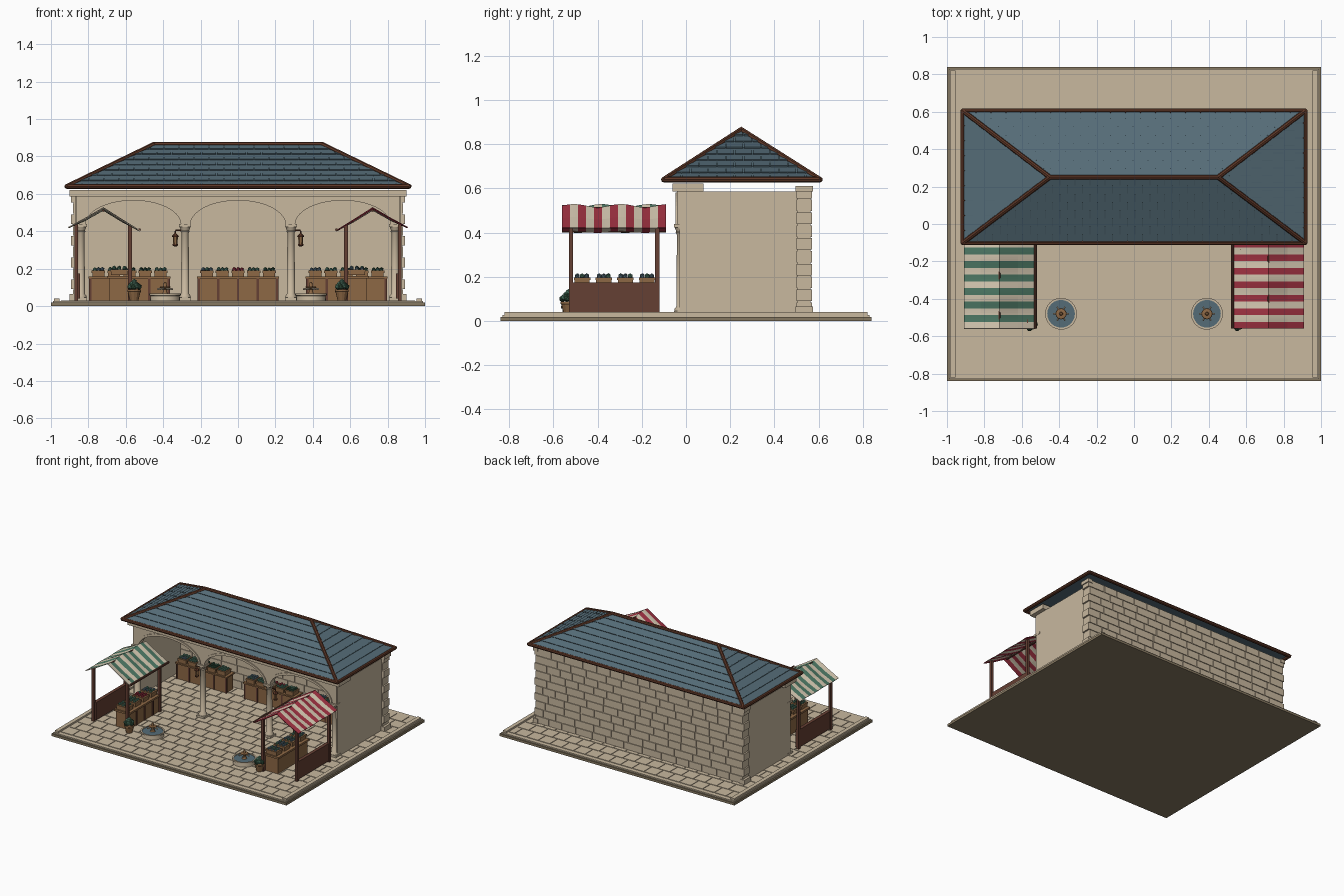
import bpy, bmesh, math, random
from mathutils import Matrix, Vector

random.seed(4)
if "Cube" in bpy.data.objects:
    bpy.data.objects.remove(bpy.data.objects["Cube"])


def material(name, r, g, b):
    m = bpy.data.materials.new(name)
    m.use_nodes = True
    m.diffuse_color = (r, g, b, 1)
    m.node_tree.nodes["Principled BSDF"].inputs["Base Color"].default_value = (r, g, b, 1)
    return m


STONE = material("warm stone", 0.58, 0.48, 0.345)
SLAB = material("dark stone", 0.24, 0.19, 0.12)
BLUE = material("slate blue", 0.09, 0.15, 0.185)
TRIM = material("roof trim brown", 0.11, 0.038, 0.02)
DARK = material("dark wood", 0.13, 0.05, 0.033)
WOOD = material("light wood", 0.27, 0.14, 0.06)
CREAM = material("cream cloth", 0.68, 0.59, 0.45)
RED = material("red", 0.36, 0.032, 0.055)
GREEN = material("green", 0.075, 0.19, 0.13)
LEAF = material("leaf green", 0.03, 0.08, 0.045)


# helpers
def box(bm, x0, x1, y0, y1, z0, z1, mat=0):
    m = Matrix.Translation(((x0 + x1) / 2, (y0 + y1) / 2, (z0 + z1) / 2))
    m = m @ Matrix.Diagonal((abs(x1 - x0), abs(y1 - y0), z1 - z0, 1))
    for v in bmesh.ops.create_cube(bm, size=1, matrix=m)["verts"]:
        for f in v.link_faces:
            f.material_index = mat


def ball(bm, x, y, z, r, mat=0):
    m = Matrix.Translation((x, y, z))
    for v in bmesh.ops.create_icosphere(bm, subdivisions=1, radius=r, matrix=m)["verts"]:
        for f in v.link_faces:
            f.material_index = mat


def lathe(bm, x, y, profile, sides=16, mat=0):
    rings = []
    for r, z in profile:
        rings.append([bm.verts.new((x + r * math.cos(math.tau * i / sides),
                                    y + r * math.sin(math.tau * i / sides), z)) for i in range(sides)])
    faces = [bm.faces.new(rings[0]), bm.faces.new(rings[-1])]
    for a, b in zip(rings, rings[1:]):
        faces += [bm.faces.new((a[i - 1], a[i], b[i], b[i - 1])) for i in range(sides)]
    for f in faces:
        f.material_index = mat


def rod(bm, a, b, r, sides=8, mat=0):
    a, b = Vector(a), Vector(b)
    m = Matrix.Translation((a + b) / 2) @ (b - a).to_track_quat("Z", "Y").to_matrix().to_4x4()
    res = bmesh.ops.create_cone(bm, cap_ends=True, segments=sides, radius1=r, radius2=r,
                                depth=(b - a).length, matrix=m)
    for v in res["verts"]:
        for f in v.link_faces:
            f.material_index = mat


def strip(bm, low, high, y0, y1):
    a = [bm.verts.new((x, y0, z)) for x, z in low]
    b = [bm.verts.new((x, y0, z)) for x, z in high]
    faces = [bm.faces.new((a[i], a[i + 1], b[i + 1], b[i])) for i in range(len(a) - 1)]
    ext = bmesh.ops.extrude_face_region(bm, geom=faces, use_keep_orig=True)["geom"]
    bmesh.ops.translate(bm, vec=(0, y1 - y0, 0), verts=[g for g in ext if isinstance(g, bmesh.types.BMVert)])


def finish(name, bm, *mats, smooth=False):
    bmesh.ops.recalc_face_normals(bm, faces=bm.faces)
    me = bpy.data.meshes.new(name)
    bm.to_mesh(me)
    bm.free()
    for m in mats:
        me.materials.append(m)
    ob = bpy.data.objects.new(name, me)
    bpy.context.collection.objects.link(ob)
    if smooth:
        bpy.ops.object.select_all(action="DESELECT")
        ob.select_set(True)
        bpy.context.view_layer.objects.active = ob
        bpy.ops.object.shade_smooth_by_angle(angle=math.radians(40))
    return ob


# plaza slab, curbs and staggered paving
bm = bmesh.new()
box(bm, -1, 1, -0.84, 0.84, 0, 0.018, 0)
box(bm, -0.99, 0.99, -0.83, 0.83, 0.018, 0.027, 1)
for s in (-1, 1):
    box(bm, s * 0.955, s * 0.985, -0.82, 0.82, 0.027, 0.04, 1)
finish("plaza_base", bm, SLAB, STONE)
bm = bmesh.new()
step, gap = 0.1, 0.003
for r in range(16):
    y = -0.8 + r * step
    x = -0.95 - (step / 2 if r % 2 else 0)
    while x < 0.949:
        box(bm, max(x, -0.95) + gap, min(x + step, 0.95) - gap, y + gap, y + step - gap, 0.026, 0.031)
        x += step
finish("paving_tiles", bm, STONE)

# brick back wall with toothed corners
bm = bmesh.new()
box(bm, -0.88, 0.88, 0.505, 0.564, 0.027, 0.61)
rows = 10
h = 0.58 / rows
for r in range(rows):
    edge = 0.895 if r % 2 else 0.885
    z, x = 0.03 + r * h, -edge
    while x < edge - 0.01:
        w = random.uniform(0.1, 0.17)
        x1 = edge if x + w > edge - 0.06 else x + w
        box(bm, x + gap, x1 - gap, 0.5, 0.57, z + gap, z + h - gap)
        x = x1
for s in (-1, 1):
    box(bm, s * 0.86, s * 0.9, 0.495, 0.575, 0.03, 0.065)
    box(bm, s * 0.86, s * 0.9, 0.495, 0.575, 0.585, 0.612)
finish("brick_back_wall", bm, STONE)

# side walls and front beam
for s, side in ((1, "left"), (-1, "right")):
    bm = bmesh.new()
    box(bm, s * 0.84, s * 0.87, -0.03, 0.505, 0.027, 0.585)
    finish(side + "_side_wall", bm, STONE)
bm = bmesh.new()
box(bm, -0.9, 0.9, -0.06, 0.08, 0.585, 0.622)
finish("front_beam", bm, STONE)

# arcade with raised arch mouldings
low, bays = [], (-0.56, 0, 0.56)


def arch(c, a, b, n=20):
    return [(c - a * math.cos(math.pi * i / n), 0.435 + b * math.sin(math.pi * i / n)) for i in range(n + 1)]


bm = bmesh.new()
for c in bays:
    low += arch(c, 0.255, 0.13)
low = [(-0.865, 0.435)] + low + [(0.865, 0.435)]
strip(bm, low, [(x, 0.59) for x, z in low], -0.04, 0.0)
for c in bays:
    strip(bm, arch(c, 0.255, 0.13), arch(c, 0.272, 0.147), -0.047, 0.005)
finish("arcade_arches", bm, STONE)
bm = bmesh.new()
for x in (-0.84, -0.283, 0.283, 0.84):
    box(bm, x - 0.032, x + 0.032, -0.054, 0.01, 0.027, 0.045)
    lathe(bm, x, -0.022, [(0.03, 0.045), (0.03, 0.055), (0.022, 0.065), (0.019, 0.39),
                          (0.025, 0.4), (0.022, 0.405), (0.03, 0.425)], 12)
    box(bm, x - 0.032, x + 0.032, -0.054, 0.01, 0.423, 0.438)
finish("columns", bm, STONE, smooth=True)

# hip roof with shingle courses
X, Y0, Y1, ZE, YR, XR, ZR = 0.915, -0.1, 0.605, 0.64, 0.25, 0.45, 0.865
A, B, C, D = (Vector(p) for p in ((-X, Y0, ZE), (X, Y0, ZE), (X, Y1, ZE), (-X, Y1, ZE)))
E, F = Vector((-XR, YR, ZR)), Vector((XR, YR, ZR))
bm = bmesh.new()
a, b, c, d, e, f = [bm.verts.new(p) for p in (A, B, C, D, E, F)]
for vs in ((a, b, f, e), (b, c, f), (c, d, e, f), (d, a, e), (d, c, b, a)):
    bm.faces.new(vs)
finish("roof_body", bm, BLUE)
bm = bmesh.new()
courses = 8
for p, q, r, s in ((A, B, F, E), (B, C, F, F), (C, D, E, F), (D, A, E, E)):
    along = (q - p).normalized()
    span = (q - p).length
    up = (q - p).cross(s - p).normalized()

    def point(u, t, lift):
        lo, hi = (s - p).dot(along) * t, span + ((r - q).dot(along)) * t
        base = p.lerp(s, t)
        return base + along * (min(max(u, lo), hi) - lo) + up * lift

    for i in range(courses):
        t0, t1 = i / courses, (i + 1) / courses
        u = -0.04 if i % 2 else 0
        while u < span:
            u0, u1 = u + 0.002, u + 0.078
            if (point(u0, t0, 0) - point(u1, t0, 0)).length > 0.004:
                ring = [bm.verts.new(point(uu, t, l)) for t, l in ((t0, 0), (t0, 0.007), (t1, 0.001))
                        for uu in (u0, u1)]
                bm.faces.new((ring[0], ring[1], ring[3], ring[2]))
                bm.faces.new((ring[2], ring[3], ring[5], ring[4]))
            u += 0.08
finish("roof_shingles", bm, BLUE)
bm = bmesh.new()
for p, q in ((A, B), (B, C), (C, D), (D, A), (A, E), (D, E), (B, F), (C, F), (E, F)):
    rod(bm, p, q, 0.013)
for p in (A, B, C, D, E, F):
    ball(bm, *p, 0.014)
finish("roof_trim", bm, TRIM)


# counters with crates of produce
def crate(bm, x, y, w, d, z):
    box(bm, x - w, x + w, y - d, y + d, z, z + 0.028, 1)
    box(bm, x - w - 0.003, x + w + 0.003, y - d - 0.003, y + d + 0.003, z + 0.02, z + 0.032, 1)
    kind = random.choice((2, 3, 4, 5))
    for i in (-1, 0, 1):
        for j in (-1, 0, 1):
            ball(bm, x + i * w * 0.62, y + j * d * 0.62, z + 0.034 + random.uniform(0, 0.006), 0.012,
                 kind if random.random() < 0.7 else 3)


GOODS = (DARK, WOOD, RED, GREEN, BLUE, LEAF)
for name, cx in (("right", -0.58), ("middle", 0), ("left", 0.58)):
    bm = bmesh.new()
    box(bm, cx - 0.21, cx + 0.21, 0.385, 0.465, 0.03, 0.148, 1)
    box(bm, cx - 0.22, cx + 0.22, 0.375, 0.475, 0.148, 0.158, 1)
    for i in range(5):
        x = cx - 0.21 + i * 0.105
        box(bm, x - 0.006, x + 0.006, 0.38, 0.39, 0.03, 0.148, 0)
        crate(bm, cx + (i - 2) * 0.083, 0.42, 0.033, 0.035, 0.158)
    finish(name + "_back_counter", bm, *GOODS)

# market stalls, fountains, planters and lanterns on both sides
for s, side, cloth in ((1, "left", RED), (-1, "right", GREEN)):
    bm = bmesh.new()
    for x, top in ((0.577, 0.43), (0.865, 0.435)):
        for y in (-0.52, -0.13):
            box(bm, s * (x - 0.01), s * (x + 0.01), y - 0.01, y + 0.01, 0.03, top)
    box(bm, s * 0.845, s * 0.87, -0.515, -0.125, 0.04, 0.175)
    rod(bm, (s * 0.527, -0.56, 0.408), (s * 0.527, -0.09, 0.408), 0.008)
    rod(bm, (s * 0.72, -0.53, 0.51), (s * 0.72, -0.12, 0.51), 0.006)
    finish(side + "_stall_frame", bm, DARK)

    bm = bmesh.new()
    box(bm, s * 0.58, s * 0.69, -0.5, -0.14, 0.03, 0.148, 1)
    box(bm, s * 0.57, s * 0.70, -0.51, -0.13, 0.148, 0.162, 1)
    for i in range(4):
        y = -0.47 + i * 0.098
        box(bm, s * 0.574, s * 0.584, y - 0.04, y - 0.028, 0.03, 0.148, 0)
        crate(bm, s * 0.635, y, 0.045, 0.034, 0.165)
    finish(side + "_stall_counter", bm, *GOODS)

    bm = bmesh.new()
    stripes, sub = 13, 3
    n = stripes * sub
    grid = []
    for i in range(n + 1):
        y = -0.56 + 0.47 * i / n
        wave = 0.007 * math.sin(i / n * math.tau * 2.2 + (0 if s > 0 else 2.6))
        grid.append([bm.verts.new((s * x, y, z + wave * k)) for x, z, k in
                     ((0.525, 0.405, 0.2), (0.62, 0.46, 0.8), (0.72, 0.522, 1), (0.82, 0.465, 0.8), (0.908, 0.422, 0.2))])
    for i in range(n):
        for j in range(4):
            face = bm.faces.new((grid[i][j], grid[i][j + 1], grid[i + 1][j + 1], grid[i + 1][j]))
            face.material_index = (i // sub + (s < 0)) % 2
    ob = finish(side + "_awning", bm, cloth, CREAM)
    ob.modifiers.new("thickness", "SOLIDIFY").thickness = 0.005

    bm = bmesh.new()
    fx, fy = s * 0.39, -0.48
    lathe(bm, fx, fy, [(0.08, 0.03), (0.078, 0.055), (0.085, 0.058), (0.085, 0.068), (0.074, 0.068), (0.074, 0.06)], 24)
    lathe(bm, fx, fy, [(0.074, 0.06), (0.074, 0.063)], 24, 1)
    lathe(bm, fx, fy, [(0.02, 0.06), (0.011, 0.075), (0.011, 0.09), (0.03, 0.1), (0.028, 0.104), (0.01, 0.106), (0.006, 0.128)], 12, 2)
    for i in range(6):
        t = math.tau * i / 6
        rod(bm, (fx, fy, 0.098), (fx + 0.042 * math.cos(t), fy + 0.042 * math.sin(t), 0.09), 0.005, 6, 0)
    finish(side + "_fountain", bm, STONE, BLUE, WOOD, smooth=True)

    bm = bmesh.new()
    px, py = s * 0.555, -0.53
    lathe(bm, px, py, [(0.022, 0.03), (0.034, 0.075), (0.037, 0.078), (0.037, 0.088), (0.03, 0.088)], 12, 0)
    for i in range(16):
        t = i * 2.4
        r = 0.03 * math.sqrt(i / 16)
        ball(bm, px + r * math.cos(t), py + r * math.sin(t), 0.13 - r, 0.016, 1 + i % 2)
    finish(side + "_planter", bm, WOOD, GREEN, LEAF)

    bm = bmesh.new()
    lx, ly = s * 0.335, -0.022
    rod(bm, (s * 0.29, ly, 0.405), (lx, ly, 0.405), 0.004)
    lathe(bm, lx, ly, [(0.003, 0.405), (0.004, 0.39), (0.019, 0.375), (0.017, 0.37)], 6)
    lathe(bm, lx, ly, [(0.014, 0.372), (0.011, 0.33)], 6, 1)
    lathe(bm, lx, ly, [(0.015, 0.332), (0.015, 0.325), (0.005, 0.318)], 6)
    finish(side + "_lantern", bm, TRIM, WOOD)
